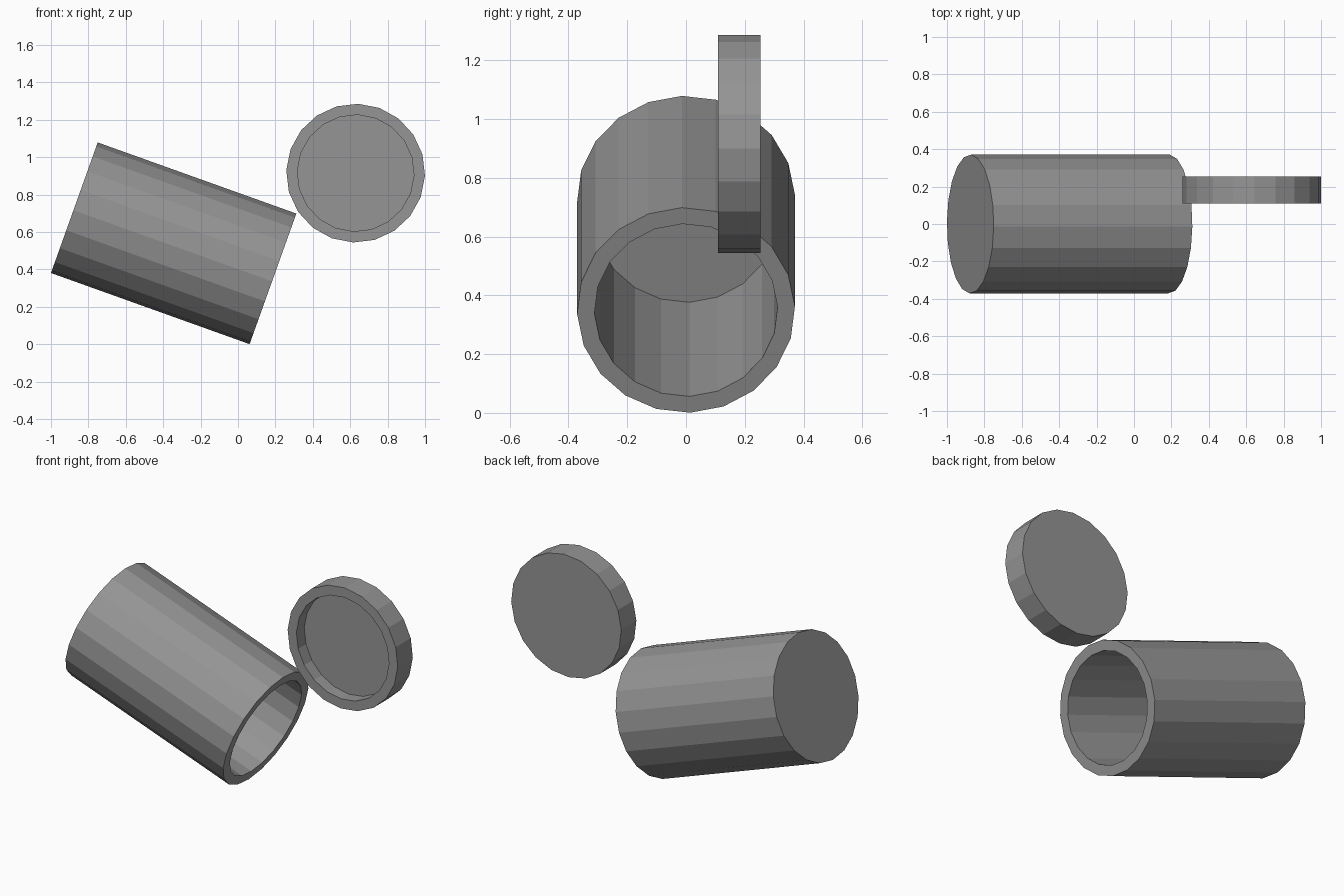
import bpy, bmesh
from math import sin, cos, radians, tau
from mathutils import Matrix

if "Cube" in bpy.data.objects:
    bpy.data.objects.remove(bpy.data.objects["Cube"])

SIDES = 20
R_OUT, R_IN = 0.371, 0.312

dark_grey = bpy.data.materials.new("dark_grey")
dark_grey.diffuse_color = (0.3, 0.3, 0.3, 1)
dark_grey.use_nodes = True
dark_grey.node_tree.nodes["Principled BSDF"].inputs["Base Color"].default_value = dark_grey.diffuse_color


def cup(name, length, depth, spin, matrix):
    """Thick-walled cup: closed at local z = 0, open at local z = length."""
    bm = bmesh.new()
    profile = [(R_OUT, 0), (R_OUT, length), (R_IN, length), (R_IN, length - depth)]
    rings = []
    for r, z in profile:
        angles = [spin + tau * i / SIDES for i in range(SIDES)]
        rings.append([bm.verts.new((r * cos(a), r * sin(a), z)) for a in angles])
    for lo, hi in zip(rings, rings[1:]):
        for i in range(SIDES):
            j = (i + 1) % SIDES
            bm.faces.new((lo[i], lo[j], hi[j], hi[i]))
    bm.faces.new(rings[0][::-1])   # outer end
    bm.faces.new(rings[-1])        # inner floor
    mesh = bpy.data.meshes.new(name)
    bm.to_mesh(mesh)
    bm.free()
    mesh.materials.append(dark_grey)
    obj = bpy.data.objects.new(name, mesh)
    bpy.context.collection.objects.link(obj)
    obj.matrix_world = matrix
    return obj


# Tilted container, mouth pointing down to the right
cup("container_body", 1.128, 0.95, radians(2.2),
    Matrix.Translation((-0.875, 0, 0.73)) @ Matrix.Rotation(radians(109.7), 4, 'Y'))

# Upright lid, hollow side facing the front
cup("container_lid", 0.145, 0.075, radians(-2.2),
    Matrix.Translation((0.629, 0.254, 0.915)) @ Matrix.Rotation(radians(90), 4, 'X'))
